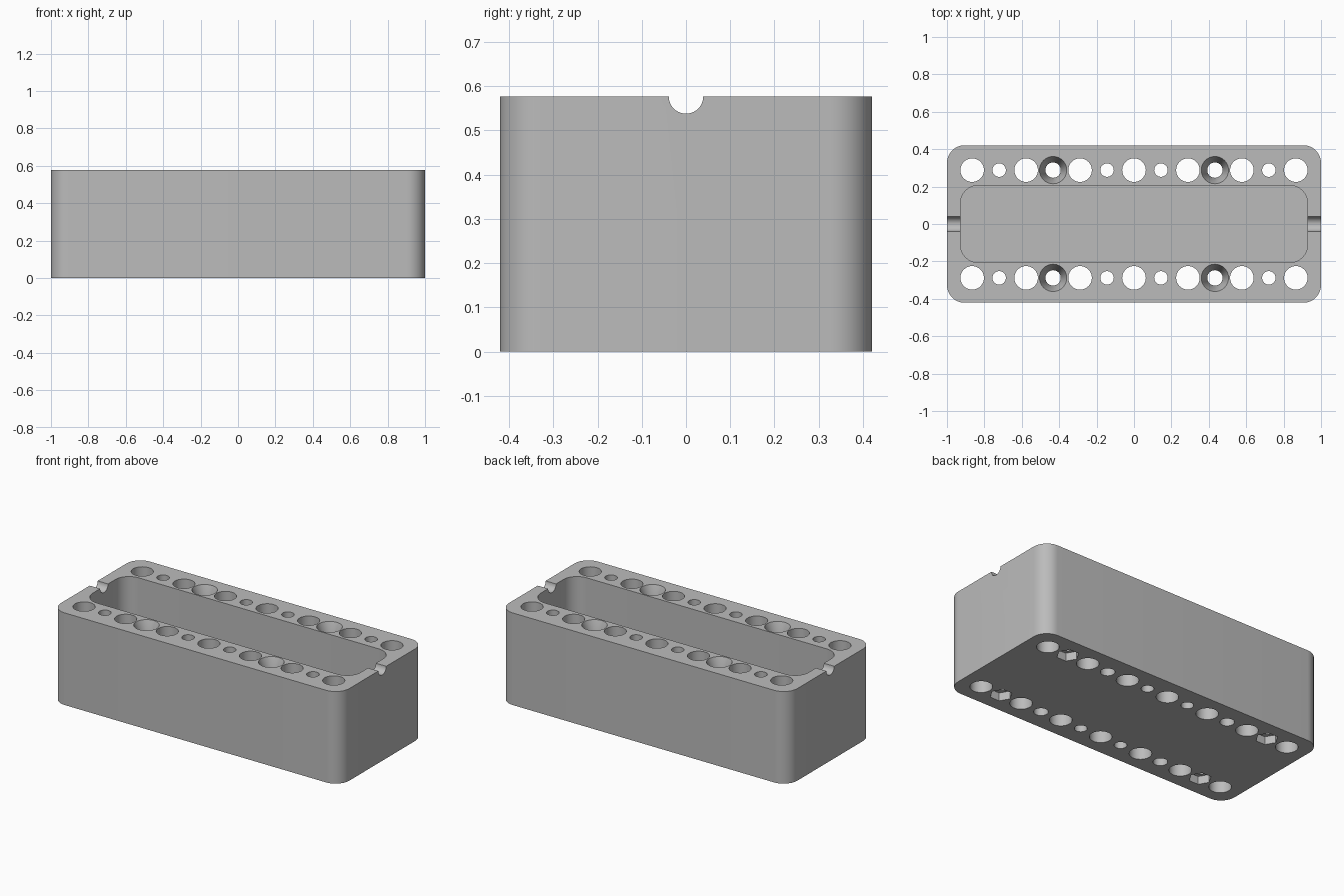
import bpy, bmesh
from math import cos, sin, tau, pi

if "Cube" in bpy.data.objects:
    bpy.data.objects.remove(bpy.data.objects["Cube"])

HEIGHT, WIDTH = 0.577, 0.842
PITCH, ROW_Y = 0.1442, 0.288
FLOOR = 0.07

grey = bpy.data.materials.new("plain grey")
grey.use_nodes = True
colour = (0.5, 0.5, 0.5, 1)
grey.diffuse_color = colour
grey.node_tree.nodes["Principled BSDF"].inputs["Base Color"].default_value = colour


def loft(bm, rings):
    """Closed solid through a stack of point rings."""
    loops = [[bm.verts.new(p) for p in ring] for ring in rings]
    n = len(loops[0])
    bm.faces.new(loops[0][::-1])
    bm.faces.new(loops[-1])
    for low, high in zip(loops, loops[1:]):
        for i in range(n):
            j = (i + 1) % n
            bm.faces.new((low[i], low[j], high[j], high[i]))


def turned(bm, x, y, profile, sides=40):
    """Turned solid on a vertical axis from (radius, z) pairs."""
    loft(bm, [[(x + r * cos(tau * i / sides), y + r * sin(tau * i / sides), z)
               for i in range(sides)] for r, z in profile])


def rounded_block(bm, length, width, radius, z0, z1, steps=12):
    """Upright block with rounded vertical corners."""
    outline = []
    for k, (sx, sy) in enumerate(((1, 1), (-1, 1), (-1, -1), (1, -1))):
        for i in range(steps + 1):
            a = (k + i / steps) * pi / 2
            outline.append((sx * (length / 2 - radius) + radius * cos(a),
                            sy * (width / 2 - radius) + radius * sin(a)))
    loft(bm, [[(x, y, z) for x, y in outline] for z in (z0, z1)])


def finish(bm, name):
    bmesh.ops.recalc_face_normals(bm, faces=bm.faces)
    mesh = bpy.data.meshes.new(name)
    bm.to_mesh(mesh)
    bm.free()
    mesh.materials.append(grey)
    obj = bpy.data.objects.new(name, mesh)
    bpy.context.collection.objects.link(obj)
    return obj


# Outer body
bm = bmesh.new()
rounded_block(bm, 2, WIDTH, 0.095, 0, HEIGHT)
body = finish(bm, "holder_body")

# Central tray cavity
bm = bmesh.new()
rounded_block(bm, 1.856, 0.412, 0.095, FLOOR, HEIGHT + 0.1)
cavity = finish(bm, "cavity_cutter")

# Half-round channel through both end walls
bm = bmesh.new()
loft(bm, [[(x, 0.039 * cos(tau * i / 40), HEIGHT + 0.039 * sin(tau * i / 40))
           for i in range(40)] for x in (-1.1, 1.1)])
channel = finish(bm, "channel_cutter")

# Two rows of bores: large, small and countersunk
bm = bmesh.new()
for y in (-ROW_Y, ROW_Y):
    for i in range(-6, 7):
        if i % 2 == 0:
            profile = [(0.063, -0.1), (0.063, HEIGHT + 0.1)]
        elif abs(i) == 3:
            profile = [(0.041, -0.1), (0.041, HEIGHT - 0.09),
                       (0.073, HEIGHT), (0.073, HEIGHT + 0.1)]
        else:
            profile = [(0.036, -0.1), (0.036, HEIGHT + 0.1)]
        turned(bm, i * PITCH, y, profile)
bores = finish(bm, "bore_cutter")

# Hexagonal nut pockets under the end small bores
bm = bmesh.new()
for y in (-ROW_Y, ROW_Y):
    for x in (-5 * PITCH, 5 * PITCH):
        turned(bm, x, y, [(0.064, -0.1), (0.064, 0.05)], sides=6)
pockets = finish(bm, "nut_pocket_cutter")

# Cut everything out of the body
bpy.context.view_layer.objects.active = body
for cutter in (cavity, channel, bores, pockets):
    cut = body.modifiers.new(cutter.name, "BOOLEAN")
    cut.operation = "DIFFERENCE"
    cut.solver = "EXACT"
    cut.object = cutter
    bpy.ops.object.modifier_apply(modifier=cut.name)
    bpy.data.objects.remove(cutter)

# Smooth the curved walls, keep the edges sharp
bpy.ops.object.select_all(action="DESELECT")
body.select_set(True)
bpy.ops.object.shade_smooth_by_angle(angle=pi / 6)
